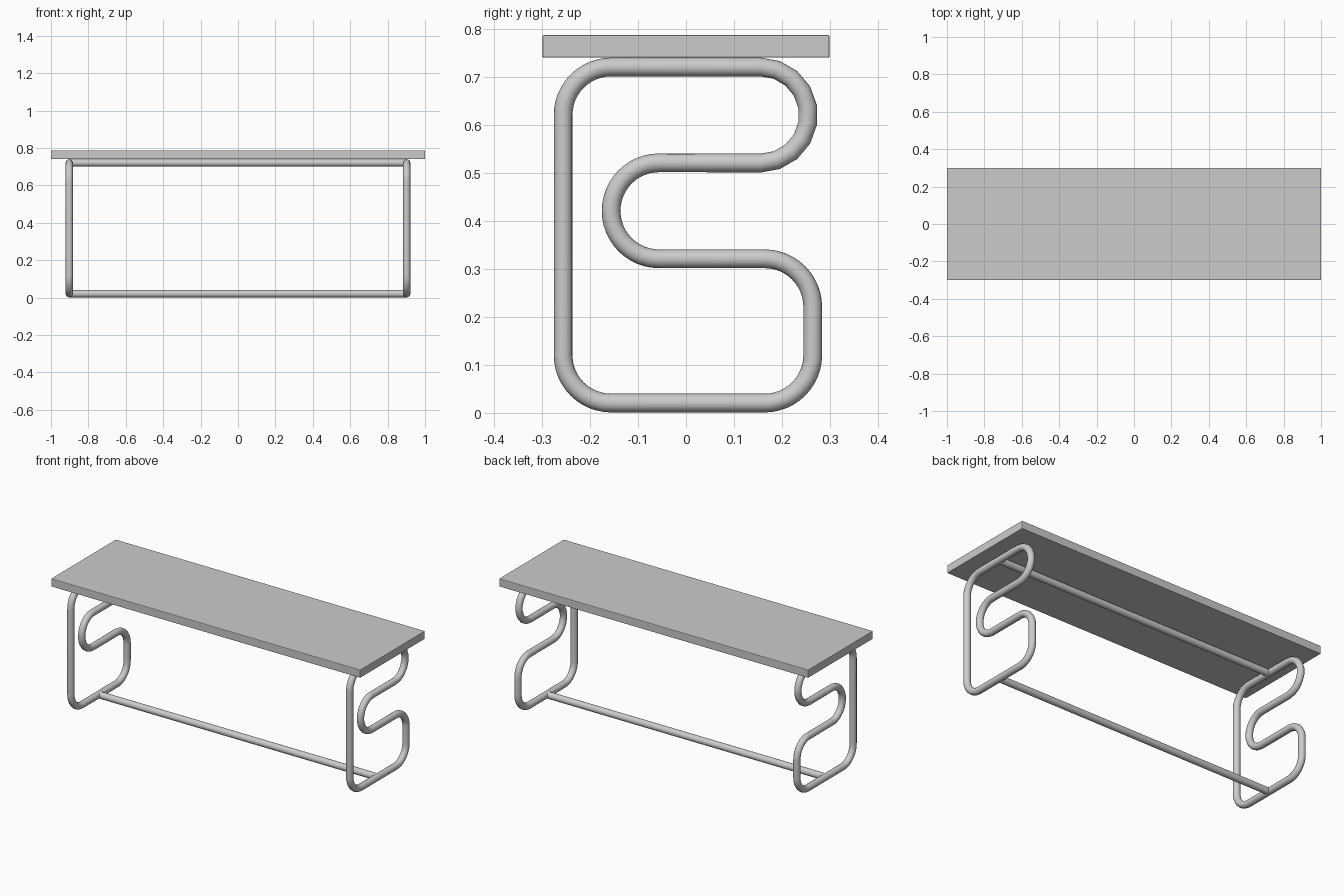
import bpy, math

if "Cube" in bpy.data.objects:
    bpy.data.objects.remove(bpy.data.objects["Cube"])

R = 0.0195                      # tube radius
LEG_X = 0.902                   # leg frame offset
Z_LOW, Z_TOP = 0.0205, 0.7205   # bottom and top rail centres


def arc(cy, cz, r, start, end, steps):
    """Points of an arc in the YZ plane, angles in degrees."""
    pts = []
    for i in range(steps + 1):
        a = math.radians(start + (end - start) * i / steps)
        pts.append((cy + r * math.cos(a), cz + r * math.sin(a)))
    return pts


# Closed centre line of the bent tube leg
path = (
    arc(-0.156, Z_TOP - 0.1, 0.1, 180, 90, 12)      # top front corner
    + arc(0.155, Z_TOP - 0.1, 0.1, 90, -90, 9)      # upper back bend
    + arc(-0.056, 0.421, 0.1, 90, 270, 24)          # inward bend
    + arc(0.164, 0.221, 0.1, 90, 0, 12)             # lower back shoulder
    + arc(0.164, Z_LOW + 0.1, 0.1, 0, -90, 12)      # bottom back corner
    + arc(-0.156, Z_LOW + 0.1, 0.1, 270, 180, 12)   # bottom front corner
)


def tube_leg(name, x):
    curve = bpy.data.curves.new(name, 'CURVE')
    curve.dimensions = '3D'
    curve.bevel_depth = R
    curve.bevel_resolution = 6
    spline = curve.splines.new('POLY')
    spline.points.add(len(path) - 1)
    for p, (y, z) in zip(spline.points, path):
        p.co = (0, y, z, 1)
    spline.use_cyclic_u = True
    spline.use_smooth = True
    obj = bpy.data.objects.new(name, curve)
    obj.location.x = x
    bpy.context.collection.objects.link(obj)


def cross_bar(name, z):
    bpy.ops.mesh.primitive_cylinder_add(
        vertices=24, radius=R, depth=2 * LEG_X,
        location=(0, 0, z), rotation=(0, math.pi / 2, 0))
    bpy.context.object.name = name
    bpy.ops.object.shade_smooth_by_angle()


# Legs
tube_leg("left_leg", -LEG_X)
tube_leg("right_leg", LEG_X)

# Cross bars joining the legs
cross_bar("lower_cross_bar", Z_LOW)
cross_bar("upper_cross_bar", Z_TOP)

# Table top with slightly eased edges
bpy.ops.mesh.primitive_cube_add(size=1, location=(0, 0, 0.7635))
top = bpy.context.object
top.name = "table_top"
top.scale = (2.0, 0.598, 0.047)
bpy.ops.object.transform_apply(location=False, rotation=False, scale=True)
bevel = top.modifiers.new("eased_edges", 'BEVEL')
bevel.width = 0.003
bevel.segments = 2
